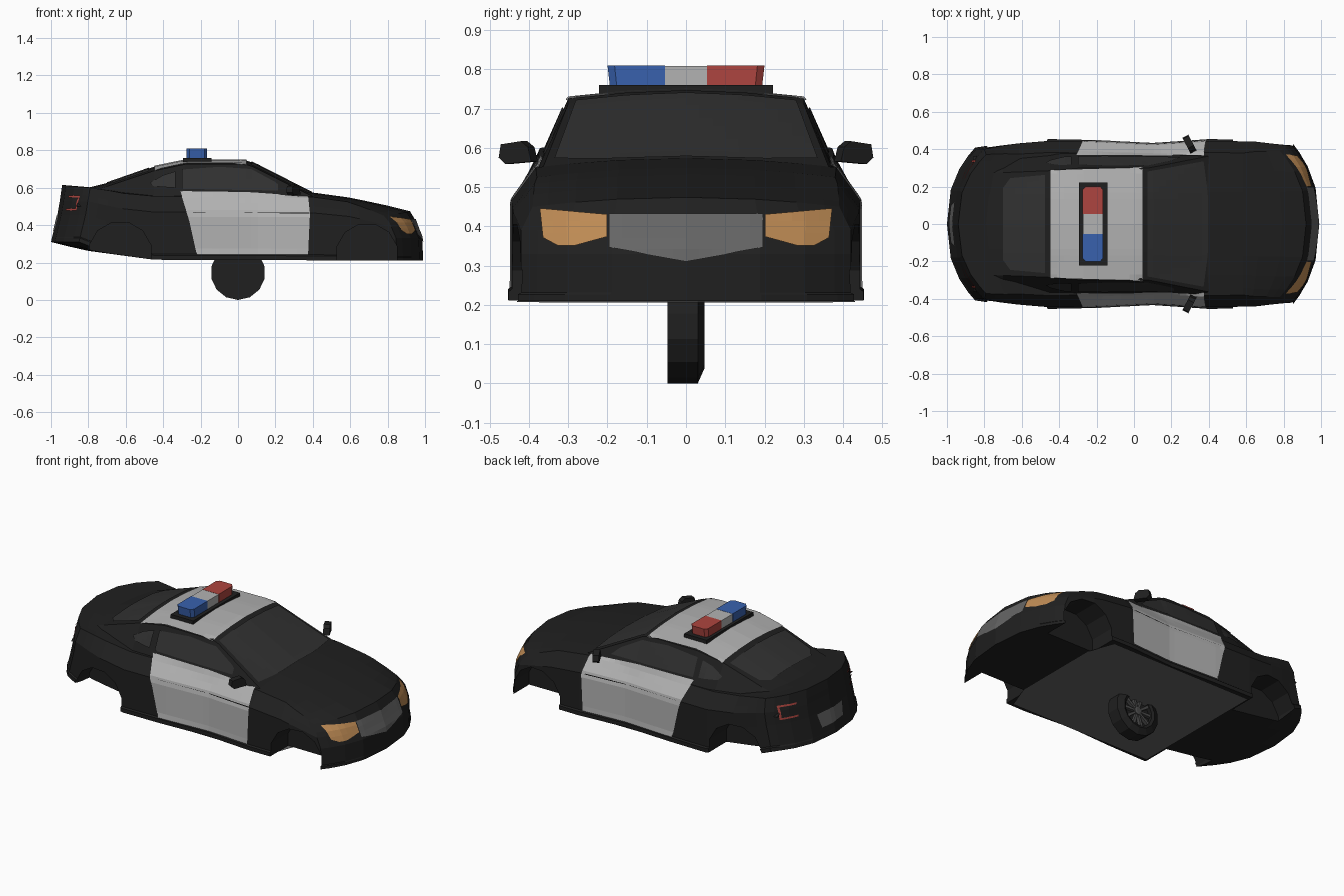
import bpy, bmesh, math
from mathutils import Vector, Matrix
from mathutils.bvhtree import BVHTree

if "Cube" in bpy.data.objects:
    bpy.data.objects.remove(bpy.data.objects["Cube"])


def material(name, r, g, b):
    m = bpy.data.materials.new(name)
    m.diffuse_color = (r, g, b, 1)
    m.use_nodes = True
    m.node_tree.nodes["Principled BSDF"].inputs["Base Color"].default_value = m.diffuse_color
    return m


BLACK = material("black_paint", .014, .014, .014)
WHITE = material("white_paint", .45, .45, .45)
GLASS = material("dark_glass", .03, .03, .03)
GREY = material("mid_grey", .13, .13, .13)
RIM = material("rim_grey", .07, .07, .07)
AMBER = material("amber", .52, .26, .09)
RED = material("red", .42, .06, .05)
BLUE = material("blue", .04, .12, .42)


def make(name, bm, mat, mirror=False):
    me = bpy.data.meshes.new(name)
    bm.to_mesh(me)
    bm.free()
    ob = bpy.data.objects.new(name, me)
    bpy.context.collection.objects.link(ob)
    if mat:
        me.materials.append(mat)
    if mirror:
        mod = ob.modifiers.new("mirror", 'MIRROR')
        mod.use_axis = (False, True, False)
        mod.use_mirror_merge = False
    return ob


def interp(keys, x):
    for (a, p), (b, q) in zip(keys, keys[1:]):
        if x <= b:
            return p + (q - p) * max(0, x - a) / (b - a)
    return keys[-1][1]


def cut(bm, axis, value):
    n = [0, 0, 0]
    n[axis] = 1
    bmesh.ops.bisect_plane(bm, geom=bm.verts[:] + bm.edges[:] + bm.faces[:], dist=1e-5,
                           plane_co=[value * k for k in n], plane_no=n)


def prism(bm, pts, place, lo, hi):
    """Extrude a 2D outline between lo and hi; place maps (a, b, depth) to 3D."""
    bot = [bm.verts.new(place(a, b, lo)) for a, b in pts]
    top = [bm.verts.new(place(a, b, hi)) for a, b in pts]
    bm.faces.new(bot)
    bm.faces.new(top)
    for i in range(len(pts)):
        j = (i + 1) % len(pts)
        bm.faces.new((bot[i], bot[j], top[j], top[i]))
    bmesh.ops.recalc_face_normals(bm, faces=bm.faces)


# lower body: sliced box shaped by profile curves
BOTTOM = [(-1, .31), (-.82, .265), (-.45, .215), (1, .21)]
TOP = [(-1, .60), (-.8, .585), (-.65, .57), (-.45, .555), (.4, .55), (.6, .525), (.8, .492), (1, .45)]
WIDTH = [(-1, .40), (-.8, .42), (-.45, .445), (-.2, .44), (.1, .425), (.4, .445), (.7, .44),
         (.85, .43), (1, .42)]
NOSE = [(0, .99), (.5, .985), (.85, .95), (1, .92)]
TAIL = [(0, 1), (.5, .965), (1, .94)]


def shape(co):
    u, v, w = co.x, co.y, (co.z + 1) / 2
    end = max(0, (abs(u) - .6) / .4)
    lean = interp(NOSE if u > 0 else TAIL, w)
    x = u
    if abs(u) > .5:
        x = math.copysign(.5 + (abs(u) - .5) * (lean - .5) / .5, u)
    x -= math.copysign(end * (.14 if u > 0 else .15) * abs(v) ** 2.5, u)
    narrow = .86 + .07 * end
    y = v * interp(WIDTH, u) * interp([(0, 1.02), (.07, 1.02), (.09, 1), (.75, 1), (1, narrow)], w)
    z0 = interp(BOTTOM, u)
    z = z0 + (interp(TOP, u) - z0) * w
    z += (.024 if u > 0 else .015) * (1 - v * v) * max(0, w - .75) * 4
    return Vector((x, y, z))


bm = bmesh.new()
bmesh.ops.create_cube(bm, size=2)
for u in (-.9, -.8, -.65, -.45, -.2, .1, .4, .6, .7, .85, .93):
    cut(bm, 0, u)
for v in (-.9, -.72, -.45, 0, .45, .72, .9):
    cut(bm, 1, v)
for w in (.07, .09, .5, .75, .85):
    cut(bm, 2, 2 * w - 1)
for vert in bm.verts:
    vert.co = shape(vert.co)
bmesh.ops.recalc_face_normals(bm, faces=bm.faces)
body = make("body", bm, BLACK)

# cabin: x, roof height, roof edge half width, roof edge height, base half width
SECTIONS = [(.41, .565, .365, .548, .40), (.08, .733, .30, .712, .395), (.04, .747, .30, .726, .395),
            (-.28, .747, .30, .726, .40), (-.45, .712, .285, .69, .40), (-.70, .625, .275, .607, .39),
            (-.86, .585, .27, .565, .36)]
bm = bmesh.new()
rings = []
for x, zt, ye, ze, yb in SECTIONS:
    ring = [(-yb, .50), (-ye, ze), (-ye * .5, zt - .006), (0, zt), (ye * .5, zt - .006), (ye, ze), (yb, .50)]
    rings.append([bm.verts.new((x, y, z)) for y, z in ring])
for a, b in zip(rings, rings[1:]):
    for i in range(7):
        j = (i + 1) % 7
        bm.faces.new((a[i], a[j], b[j], b[i]))
bm.faces.new(rings[0])
bm.faces.new(rings[-1])
bmesh.ops.recalc_face_normals(bm, faces=bm.faces)
cabin = make("cabin", bm, BLACK)

# surface used to lay panels on
verts, polys = [], []
for ob in (body, cabin):
    n = len(verts)
    verts += [v.co.copy() for v in ob.data.vertices]
    polys += [[n + i for i in p.vertices] for p in ob.data.polygons]
tree = BVHTree.FromPolygons(verts, polys)


def panel(name, pts, axis, sign, mat, mirror=False, step=.035):
    """Project a flat outline onto the car along an axis."""
    dims = [a for a in range(3) if a != axis]
    bm = bmesh.new()
    vs = []
    for p in pts:
        co = [0, 0, 0]
        co[dims[0]], co[dims[1]] = p
        vs.append(bm.verts.new(co))
    bm.faces.new(vs)
    for k, d in enumerate(dims):
        lo, hi = min(p[k] for p in pts), max(p[k] for p in pts)
        n = max(1, math.ceil((hi - lo) / step))
        for i in range(1, n):
            cut(bm, d, lo + (hi - lo) * i / n)
    ray = Vector((0, 0, 0))
    ray[axis] = -sign
    for v in bm.verts:
        loc, nor, _, _ = tree.ray_cast(v.co - 2 * ray, ray)
        if loc is None:
            loc, nor, _, _ = tree.find_nearest(v.co - ray * .9)
        v.co = loc + nor * .005
    bm.normal_update()
    for f in bm.faces:
        if f.normal.dot(ray) > 0:
            f.normal_flip()
    return make(name, bm, mat, mirror)


def sym(half):
    return half + [(a, -b) for a, b in reversed(half)]


# painted panels, glass and lamps
panel("door", [(-.31, .58), (.05, .575), (.375, .552), (.385, .46), (.375, .24), (-.22, .24), (-.26, .42)],
      1, -1, WHITE, True)
panel("roof_panel", sym([(-.445, .287), (.045, .302)]), 2, 1, WHITE)
panel("windshield", sym([(.07, .28), (.37, .335), (.395, .15)]), 2, 1, GLASS)
panel("rear_window", sym([(-.70, .19), (-.66, .245), (-.475, .262)]), 2, 1, GLASS)
panel("side_window", [(-.30, .592), (.25, .582), (.20, .628), (.07, .698), (-.1, .71), (-.30, .695)],
      1, -1, GLASS, True)
panel("quarter_window", [(-.335, .597), (-.335, .685), (-.40, .665), (-.47, .625), (-.45, .605)],
      1, -1, GLASS, True)
panel("headlight", [(.2, .428), (.37, .443), (.362, .37), (.325, .35), (.28, .35), (.2, .372)],
      0, 1, AMBER, True)
panel("grille", [(-.195, .43), (.195, .43), (.195, .345), (0, .31), (-.195, .345)], 0, 1, GREY)
panel("plate", [(-.12, .45), (.12, .45), (.10, .37), (-.10, .37)], 0, -1, GREY)
panel("floor", sym([(-.45, .43), (.5, .43), (.56, .27)]), 2, -1, GREY, step=.1)
for i, (y0, y1, z0, z1) in enumerate([(.24, .34, .547, .557), (.24, .34, .477, .487), (.33, .34, .487, .547)]):
    panel("taillight_bar_%d" % i, [(y0, z0), (y1, z0), (y1, z1), (y0, z1)], 0, -1, RED, True)

# wheel arches cut from the body
bm = bmesh.new()
for x, z, r in ((-.63, .25, .17), (.69, .245, .165)):
    for s in (-1, 1):
        rim = [(x + r * math.cos(math.tau * (i + .5) / 12), z + r * math.sin(math.tau * (i + .5) / 12))
               for i in range(12)]
        prism(bm, rim, lambda a, b, d, s=s: (a, s * d, b), .28, .6)
cutter = make("arch_cutter", bm, None)
cutter.hide_render = True
mod = body.modifiers.new("arches", 'BOOLEAN')
mod.object, mod.operation, mod.solver = cutter, 'DIFFERENCE', 'EXACT'
bpy.context.view_layer.objects.active = body
bpy.ops.object.modifier_apply(modifier="arches")
bpy.data.objects.remove(cutter)

# door mirrors
bm = bmesh.new()
turn = Matrix.Rotation(math.radians(28), 3, 'Z')
prism(bm, [(-.05, -.022), (.025, -.028), (.044, -.012), (.038, .022), (-.02, .03), (-.04, .015)],
      lambda a, b, d: Vector((.295, .43, .587)) + turn @ Vector((d, a, b)), -.018, .018)
make("mirror", bm, BLACK, True)

# roof light bar
bm = bmesh.new()
prism(bm, [(-.293, -.222), (-.143, -.222), (-.143, .222), (-.293, .222)], lambda a, b, d: (a, b, d), .738, .76)
make("light_bar_base", bm, BLACK)
for name, s, mat in (("red_light", 1, RED), ("blue_light", -1, BLUE)):
    bm = bmesh.new()
    prism(bm, [(-.275, .053), (-.165, .053), (-.165, .182), (-.18, .2), (-.26, .2), (-.275, .182)],
          lambda a, b, d: (a, s * b * (1 if d > .8 or b < .1 else .97), d), .758, .81)
    make(name, bm, mat)
bm = bmesh.new()
prism(bm, [(-.274, -.053), (-.166, -.053), (-.166, .053), (-.274, .053)], lambda a, b, d: (a, b, d), .758, .809)
make("centre_light", bm, WHITE)


# single wheel: turned tyre and spoked rim
def lathe(name, profile, mat, n=14):
    bm = bmesh.new()
    loops = [[bm.verts.new((r * math.sin(math.tau * i / n), y, .146 - r * math.cos(math.tau * i / n)))
              for i in range(n)] for r, y in profile]
    for a, b in zip(loops, loops[1:]):
        for i in range(n):
            j = (i + 1) % n
            bm.faces.new((a[i], a[j], b[j], b[i]))
    bm.faces.new(loops[0])
    bm.faces.new(loops[-1])
    bmesh.ops.recalc_face_normals(bm, faces=bm.faces)
    make(name, bm, mat)


lathe("tyre", [(.10, -.047), (.146, -.047), (.146, .03), (.108, .047), (.092, .04), (.092, .015)], BLACK)
lathe("hub", [(.025, .01), (.025, .038), (.015, .042)], RIM)
bm = bmesh.new()
for k in range(10):
    rot = Matrix.Rotation(math.tau * k / 10, 3, 'Y')
    prism(bm, [(.015, -.006), (.094, -.009), (.094, .009), (.015, .006)],
          lambda a, b, d: rot @ Vector((a, d, b)) + Vector((0, 0, .146)), .015, .034)
make("spokes", bm, RIM)
